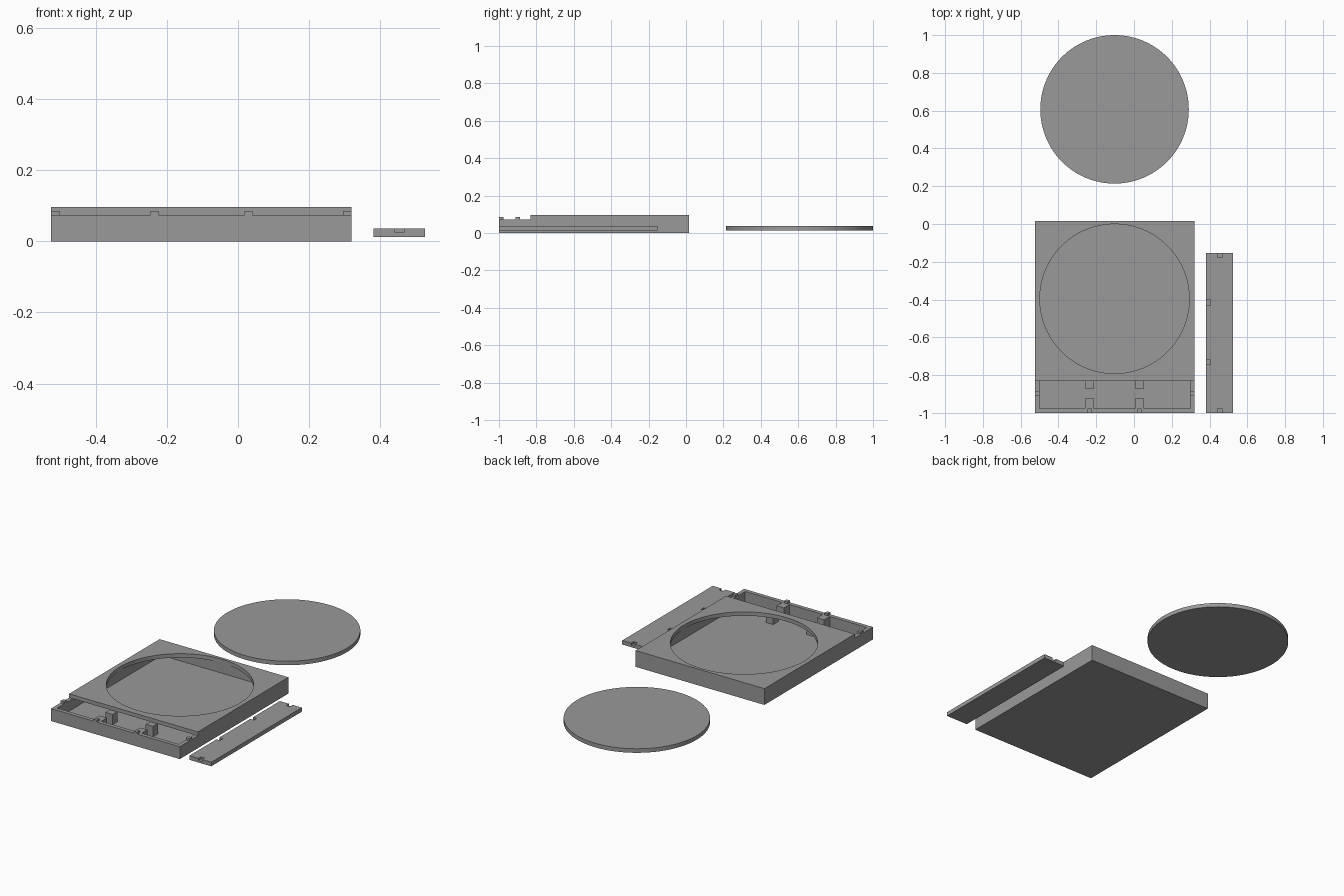
import bpy, bmesh
from math import radians
from mathutils import Matrix, Vector

if "Cube" in bpy.data.objects:
    bpy.data.objects.remove(bpy.data.objects["Cube"])

# Dark grey finish shared by every part
grey = bpy.data.materials.new("dark_grey")
grey.diffuse_color = (0.32, 0.32, 0.32, 1)
grey.use_nodes = True
grey.node_tree.nodes["Principled BSDF"].inputs["Base Color"].default_value = grey.diffuse_color


def finish(name, bm):
    mesh = bpy.data.meshes.new(name)
    bm.to_mesh(mesh)
    bm.free()
    mesh.materials.append(grey)
    ob = bpy.data.objects.new(name, mesh)
    bpy.context.collection.objects.link(ob)
    return ob


def box(name, x, y, z):
    """Box from (min, max) pairs on each axis."""
    lo, hi = Vector((x[0], y[0], z[0])), Vector((x[1], y[1], z[1]))
    size = hi - lo
    bm = bmesh.new()
    bmesh.ops.create_cube(bm, size=1, matrix=Matrix.Translation((lo + hi) / 2)
                          @ Matrix.Diagonal((*size, 1)))
    return finish(name, bm)


def disc(name, x, y, radius, z):
    bm = bmesh.new()
    bmesh.ops.create_cone(bm, cap_ends=True, segments=128, radius1=radius, radius2=radius,
                          depth=z[1] - z[0], matrix=Matrix.Translation((x, y, (z[0] + z[1]) / 2)))
    return finish(name, bm)


def activate(ob):
    bpy.ops.object.select_all(action='DESELECT')
    ob.select_set(True)
    bpy.context.view_layer.objects.active = ob


def cut(ob, cutters):
    activate(ob)
    for c in cutters:
        mod = ob.modifiers.new("cut", 'BOOLEAN')
        mod.operation, mod.solver, mod.object = 'DIFFERENCE', 'EXACT', c
        bpy.ops.object.modifier_apply(modifier=mod.name)
        bpy.data.objects.remove(c)


def smooth(ob):
    activate(ob)
    bpy.ops.object.shade_smooth_by_angle(angle=radians(30))


# Main dimensions
X0, X1, Y0, Y1 = -0.525, 0.319, -1.0, 0.016
WALL, FLOOR, RIM, TOP, TAB = 0.0235, 0.0125, 0.0735, 0.0965, 0.0855
XC = (X0 + X1) / 2
PEGS = (-0.235, 0.0295)

# Open tray with thin floor
tray = box("tray", (X0, X1), (Y0, Y1), (0, RIM))
cut(tray, [box("tray_cutter", (X0 + WALL, X1 - WALL), (Y0 + WALL, 0.001), (FLOOR, 0.2))])

# Top plate with round opening
top = box("top_plate", (X0, X1), (-0.831, Y1), (RIM, TOP))
cut(top, [disc("hole_cutter", XC, -0.396, 0.3955, (0, 0.2))])
smooth(top)

# Support posts and locating tabs along the front
for i, x in enumerate(PEGS):
    box(f"rear_post_{i}", (x - 0.0235, x + 0.0235), (-0.872, -0.825), (FLOOR, RIM))
    box(f"front_post_{i}", (x - 0.0235, x + 0.0235), (Y0 + WALL, -0.924), (FLOOR, RIM))
    box(f"front_tab_{i}", (x - 0.0115, x + 0.0115), (Y0, Y0 + WALL), (RIM, TAB))

# Locating tabs on the side walls
for side, x in (("left", X0), ("right", X1 - WALL)):
    box(f"{side}_tab", (x, x + WALL), (-0.911, -0.887), (RIM, TAB))

# Loose cover strip, notched to fit the tabs
strip = box("cover_strip", (0.381, 0.525), (-1.0, -0.153), (0.0125, 0.0365))
NZ = (0.0245, 0.1)
cut(strip, [
    box("notch_front", (0.441, 0.466), (-1.1, -0.976), NZ),
    box("notch_back", (0.441, 0.466), (-0.177, 0), NZ),
    box("notch_side_a", (0.3, 0.405), (-0.745, -0.719), NZ),
    box("notch_side_b", (0.3, 0.405), (-0.429, -0.403), NZ),
])

# Loose round lid
smooth(disc("round_lid", XC, 0.607, 0.393, (0.0125, 0.0365)))
